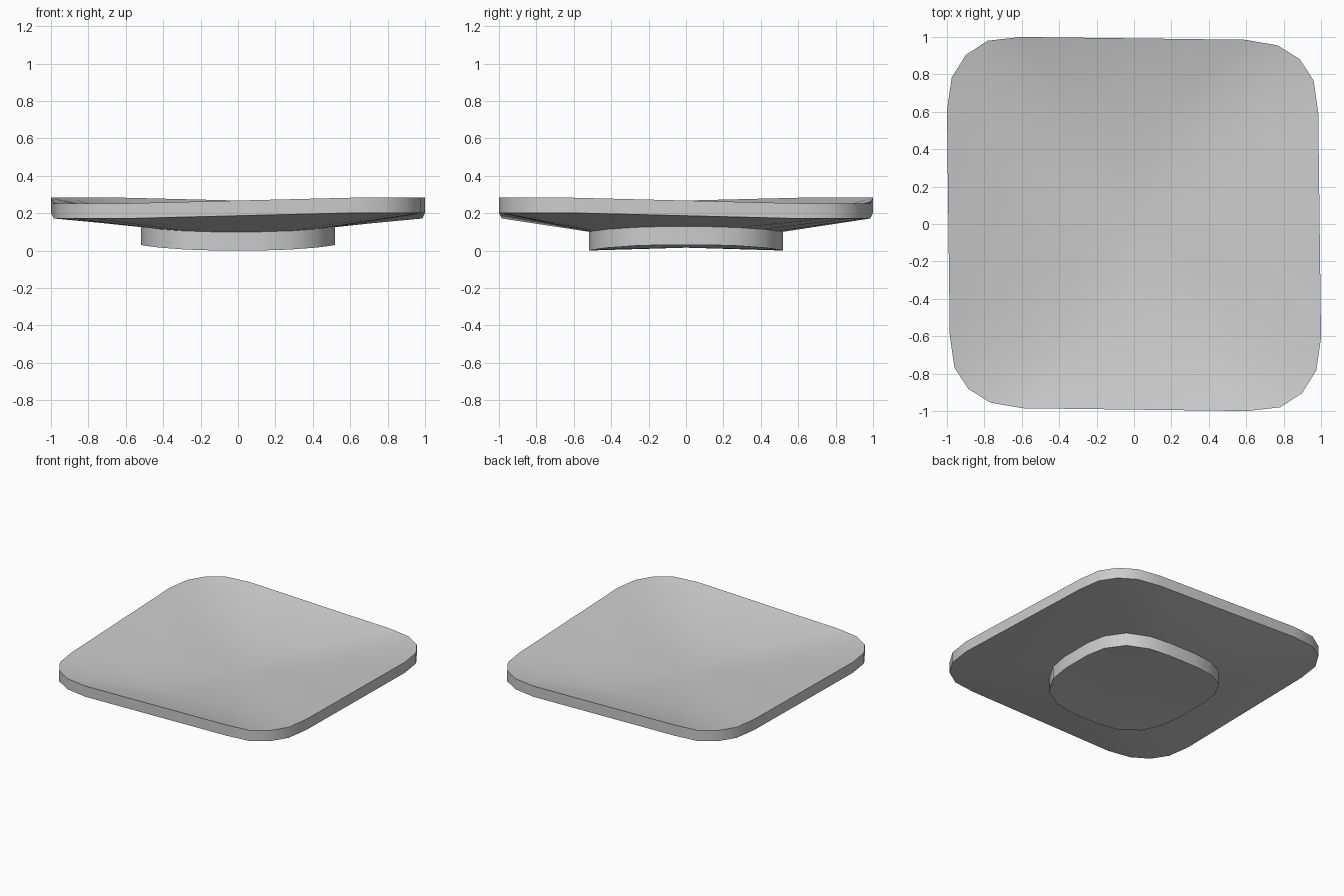
import bpy, bmesh, math

if "Cube" in bpy.data.objects:
    bpy.data.objects.remove(bpy.data.objects["Cube"], do_unlink=True)

clay = bpy.data.materials.new("plain grey")
clay.use_nodes = True
clay.diffuse_color = (0.6, 0.6, 0.6, 1)
clay.node_tree.nodes["Principled BSDF"].inputs["Base Color"].default_value = (0.6, 0.6, 0.6, 1)

# One rounded corner of the plate, counter-clockwise
CORNER = [(0.995, 0.6), (0.97, 0.775), (0.895, 0.89), (0.775, 0.965), (0.6, 0.995)]


def rim_outline(z):
    """Rounded square, slightly warped: two opposite corners are wider and higher."""
    pts = []
    for q in range(4):
        a = q * math.pi / 2
        c, s = round(math.cos(a)), round(math.sin(a))
        k = -1 if q % 2 == 0 else 1
        for x, y in CORNER:
            px, py = (x * c - y * s), (x * s + y * c)
            f = 1 + k * 0.01
            pts.append((max(-1, min(1, px * f)), max(-1, min(1, py * f)), z + k * 0.015))
    return pts


def foot_outline(r, z):
    """Rounder square with a gentle saddle bend, one point per rim point."""
    pts = []
    for q in range(4):
        for i in range(5):
            a = math.radians(q * 90 + 13 + i * 16)
            c, s = math.cos(a), math.sin(a)
            d = r / (abs(c) ** 3.1 + abs(s) ** 3.1) ** (1 / 3.1)
            x, y = d * c, d * s
            pts.append((x, y, z + 0.06 * (x * x - y * y)))
    return pts


def loft(name, loops):
    """Skin a stack of outlines and cap both ends."""
    bm = bmesh.new()
    rings = [[bm.verts.new(p) for p in loop] for loop in loops]
    for a, b in zip(rings, rings[1:]):
        n = len(a)
        for i in range(n):
            j = (i + 1) % n
            bm.faces.new((a[i], a[j], b[j], b[i]))
    for ring in (rings[0], rings[-1]):
        z = sum(v.co.z for v in ring) / len(ring)
        centre = bm.verts.new((0, 0, z))
        for i in range(len(ring)):
            bm.faces.new((ring[i], ring[(i + 1) % len(ring)], centre))
    bmesh.ops.recalc_face_normals(bm, faces=bm.faces)
    mesh = bpy.data.meshes.new(name)
    bm.to_mesh(mesh)
    bm.free()
    mesh.materials.append(clay)
    obj = bpy.data.objects.new(name, mesh)
    bpy.context.collection.objects.link(obj)
    bpy.ops.object.select_all(action='DESELECT')
    obj.select_set(True)
    bpy.context.view_layer.objects.active = obj
    bpy.ops.object.shade_smooth_by_angle(angle=math.radians(35))
    return obj


# Shallow dish: underside, upright rim, sloping inside and floor
loft("dish", [foot_outline(0.50, 0.112), rim_outline(0.187),
              rim_outline(0.268), foot_outline(0.53, 0.15)])

# Foot under the dish
loft("foot", [foot_outline(0.52, 0.016), foot_outline(0.52, 0.116)])
